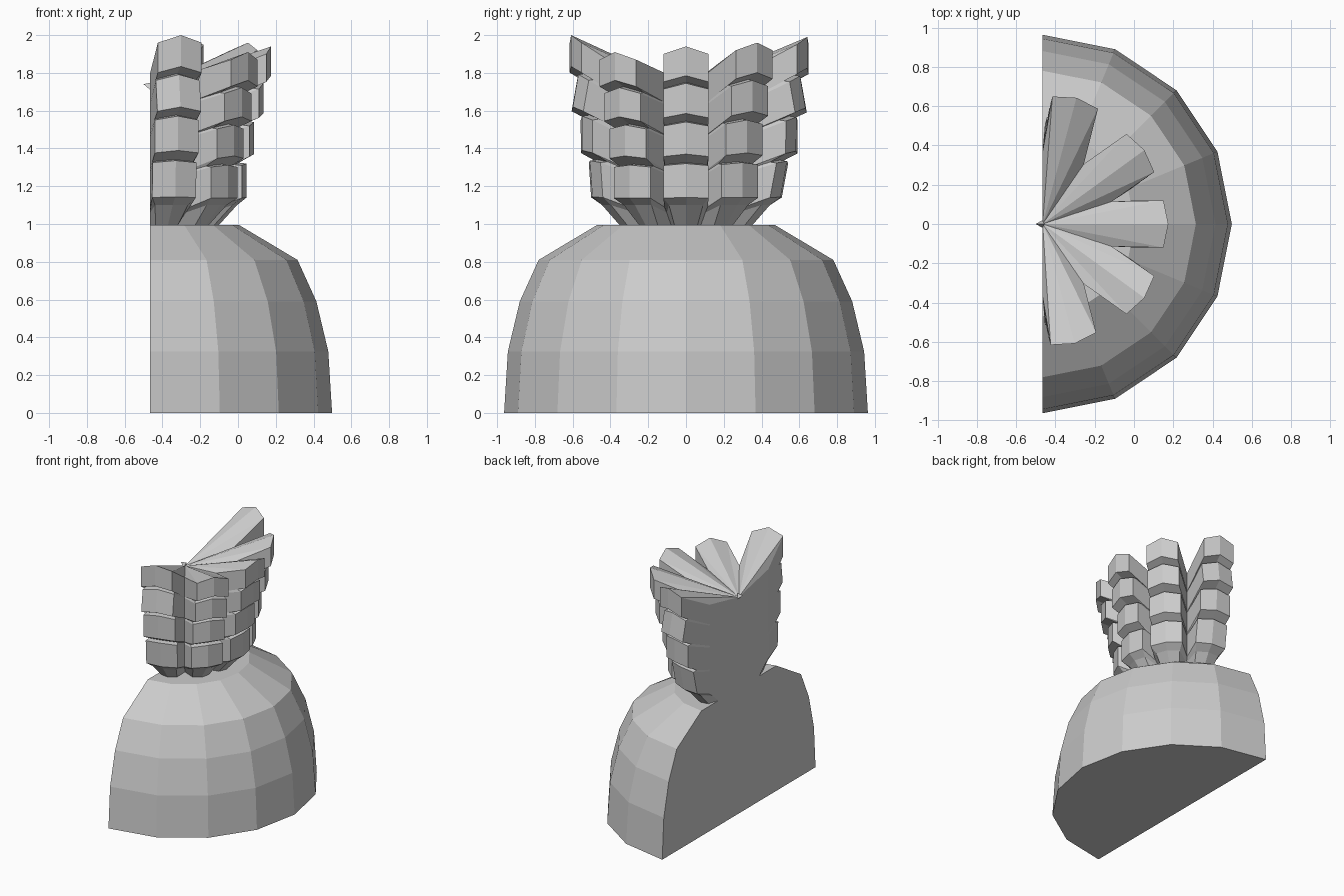
import bpy, bmesh
from math import radians, cos, sin, pi

if "Cube" in bpy.data.objects:
    bpy.data.objects.remove(bpy.data.objects["Cube"])

CX = -0.465  # plane of the flat back, and the axis of the half-round shapes


def finish(name, bm):
    bmesh.ops.recalc_face_normals(bm, faces=bm.faces)
    mesh = bpy.data.meshes.new(name)
    bm.to_mesh(mesh)
    bm.free()
    obj = bpy.data.objects.new(name, mesh)
    bpy.context.collection.objects.link(obj)
    return obj


def half_stack(name, rings, axis_low, axis_high):
    """Skin rings running from -y to +y round the front, then close ends and flat back."""
    bm = bmesh.new()
    rows = [[bm.verts.new(p) for p in ring] for ring in rings]
    low, high = bm.verts.new(axis_low), bm.verts.new(axis_high)
    for a, b in zip(rows, rows[1:]):
        for i in range(len(a) - 1):
            bm.faces.new((a[i], a[i + 1], b[i + 1], b[i]))
    for row, tip in ((rows[0], low), (rows[-1], high)):
        for a, b in zip(row, row[1:]):
            bm.faces.new((a, b, tip))
    left = [r[0] for r in rows]
    right = [r[-1] for r in rows]
    bm.faces.new([low] + left + [high] + right[::-1])
    return finish(name, bm)


# Half dome body
profile = [(0.963, 0), (0.943, 0.325), (0.88, 0.59), (0.78, 0.81), (0.47, 0.995)]
dome = [[(CX + r * cos(a), r * sin(a), z)
         for a in (-pi / 2 + pi * i / 8 for i in range(9))] for r, z in profile]
half_stack("half_dome", dome, (CX, 0, 0), (CX, 0, 0.995))

# Crown: angle, extra radius and extra height of each upright leaf
leaves = [(-75, -0.01, 0.06), (-36, 0.0, -0.03), (0, 0.0, 0.0), (36, 0.0, 0.02), (75, 0.025, 0.05)]
valleys = [-90, -55.5, -18, 18, 55.5, 90]

# Leaf section: radius, height, half width, valley radius, valley height
levels = [(0.36, 0.99, 0.06, 0.25, 0.99), (0.46, 1.10, 0.09, 0.33, 1.06)]
tiers = [(0.51, 1.14, 1.32), (0.55, 1.37, 1.54), (0.60, 1.585, 1.745), (0.64, 1.785, 1.94)]
for i, (r, z0, z1) in enumerate(tiers):
    drop = 0.05 + 0.03 * i
    levels.append((r, z0, 0.12, 0.37, z0 - drop))
    levels.append((r, z1, 0.12, 0.37, z1 - drop))
    if i < 3:
        levels.append((r - 0.04, z1 + 0.005, 0.112, 0.36, z1 - drop + 0.01))


def polar(angle, r, side, z):
    c, s = cos(radians(angle)), sin(radians(angle))
    return (CX + r * c - side * s, r * s + side * c, z)


crown = []
for r, z, w, vr, vz in levels:
    grow = max(0, (z - 1.1) / 0.84)
    ring = []
    for (a, dr, dz), v in zip(leaves, valleys):
        ring.append(polar(v, vr, 0, vz))
        rr = r + (dr + (0.03 if abs(a) > 60 and z < 1.6 else 0)) * min(1, grow * 3)
        zz = z + dz * grow
        shoulder = 0.04 * grow
        ring += [polar(a, rr - 0.025, -w, zz - shoulder), polar(a, rr, 0, zz),
                 polar(a, rr - 0.025, w, zz - shoulder)]
    ring.append(polar(valleys[-1], vr, 0, vz))
    crown.append(ring)
half_stack("leaf_crown", crown, (CX, 0, 0.97), (CX, 0, 1.72))

# Small point at the crown's centre
bm = bmesh.new()
base = [bm.verts.new(p) for p in ((CX, -0.02, 1.71), (CX, 0.02, 1.71), (CX + 0.01, 0, 1.75))]
tip = bm.verts.new((-0.5, 0, 1.74))
bm.faces.new(base)
for i in range(3):
    bm.faces.new((base[i], base[(i + 1) % 3], tip))
finish("crown_point", bm)
